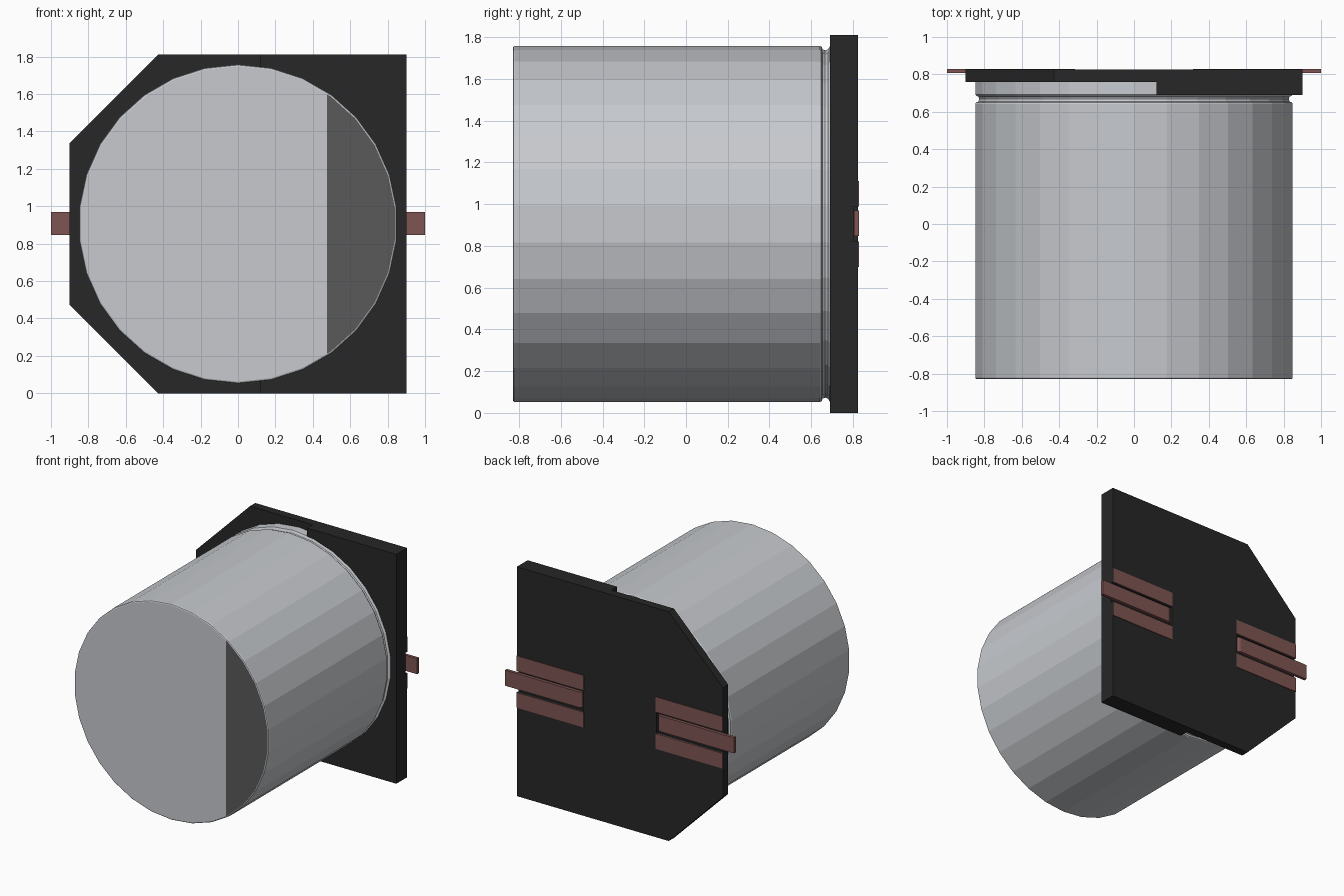
import bpy, bmesh, math
from mathutils import Vector

if "Cube" in bpy.data.objects:
    bpy.data.objects.remove(bpy.data.objects["Cube"])

CZ = 0.905   # height of the can axis


def material(name, r, g, b):
    m = bpy.data.materials.new(name)
    m.diffuse_color = (r, g, b, 1)
    m.use_nodes = True
    m.node_tree.nodes["Principled BSDF"].inputs["Base Color"].default_value = m.diffuse_color
    return m


METAL = material("can_metal", 0.57, 0.59, 0.62)
MARK = material("mark_grey", 0.10, 0.10, 0.10)
BLACK = material("base_black", 0.02, 0.02, 0.02)
COPPER = material("lead_copper", 0.21, 0.09, 0.085)


def finish(name, bm, *mats):
    bmesh.ops.recalc_face_normals(bm, faces=bm.faces[:])
    me = bpy.data.meshes.new(name)
    bm.to_mesh(me)
    bm.free()
    for m in mats:
        me.materials.append(m)
    ob = bpy.data.objects.new(name, me)
    bpy.context.collection.objects.link(ob)
    return ob


def prism(profile, z0, z1):
    """Extrude an xy outline from z0 up to z1."""
    bm = bmesh.new()
    face = bm.faces.new([bm.verts.new((x, y, z0)) for x, y in profile])
    top = bmesh.ops.extrude_face_region(bm, geom=[face])["geom"]
    bmesh.ops.translate(bm, vec=(0, 0, z1 - z0),
                        verts=[v for v in top if isinstance(v, bmesh.types.BMVert)])
    bmesh.ops.recalc_face_normals(bm, faces=bm.faces[:])
    return bm


def box(name, x0, x1, y0, y1, z0, z1, mat):
    return finish(name, prism([(x0, y0), (x1, y0), (x1, y1), (x0, y1)], z0, z1), mat)


# Can: 30-sided turned profile (radius, y) with a crimp groove near the base
SIDES = 30
profile = [(0.843, -0.83), (0.85, -0.827), (0.853, -0.82), (0.853, 0.642),
           (0.848, 0.65), (0.836, 0.655), (0.832, 0.667), (0.836, 0.68),
           (0.848, 0.686), (0.853, 0.692), (0.853, 0.765)]
bm = bmesh.new()
rings = []
for r, y in profile:
    angles = [math.radians(90) + math.tau * i / SIDES for i in range(SIDES)]
    rings.append([bm.verts.new((r * math.cos(a), y, CZ + r * math.sin(a))) for a in angles])
for a, b in zip(rings, rings[1:]):
    for i in range(SIDES):
        j = (i + 1) % SIDES
        bm.faces.new((a[i], a[j], b[j], b[i]))
cap = bm.faces.new(rings[0])
bm.faces.new(rings[-1])
# Dark polarity segment on the front cap
bmesh.ops.bisect_plane(bm, geom=[cap] + list(cap.edges) + list(cap.verts),
                       plane_co=(0.476, 0, 0), plane_no=(1, 0, 0))
for f in bm.faces:
    c = f.calc_center_median()
    if c.y < -0.8299 and c.x > 0.476:
        f.material_index = 1
finish("can", bm, METAL, MARK)

# Base plate: stepped outline, with the two left corners chamfered
bm = prism([(-0.9, 0.76), (0.12, 0.76), (0.12, 0.69), (0.9, 0.69),
            (0.9, 0.825), (-0.9, 0.825)], 0, 1.81)
corners = [e for e in bm.edges
           if all(v.co.x < -0.89 for v in e.verts)
           and abs(e.verts[0].co.z - e.verts[1].co.z) < 1e-5]
bmesh.ops.bevel(bm, geom=corners, offset=0.473, segments=1, affect='EDGES')
plate = finish("base_plate", bm, BLACK)

for s, side in ((-1, "left"), (1, "right")):
    # Slot in the back of the plate that houses the lead
    slot = box(side + "_slot_cutter", s * 0.32, s * 1.1, 0.803, 0.9, 0.82, 0.99, BLACK)
    slot.hide_render = True
    slot.hide_viewport = True
    cut = plate.modifiers.new(side + "_slot", 'BOOLEAN')
    cut.operation = 'DIFFERENCE'
    cut.solver = 'EXACT'
    cut.object = slot

    # Lead with a rounded inner end
    arc = [(s * (0.355 - 0.024 * math.sin(t)), 0.806 + 0.024 * math.cos(t))
           for t in (0, math.pi / 6, math.pi / 3, math.pi / 2)]
    finish(side + "_lead", prism([(s * 1.0, 0.806), (s * 1.0, 0.83)] + arc, 0.847, 0.97), COPPER)

    # Solder pads either side of the lead
    for z0, z1, level in ((0.70, 0.82, "lower"), (0.99, 1.11, "upper")):
        box(f"{side}_{level}_pad", s * 0.315, s * 0.9, 0.82, 0.83, z0, z1, COPPER)
